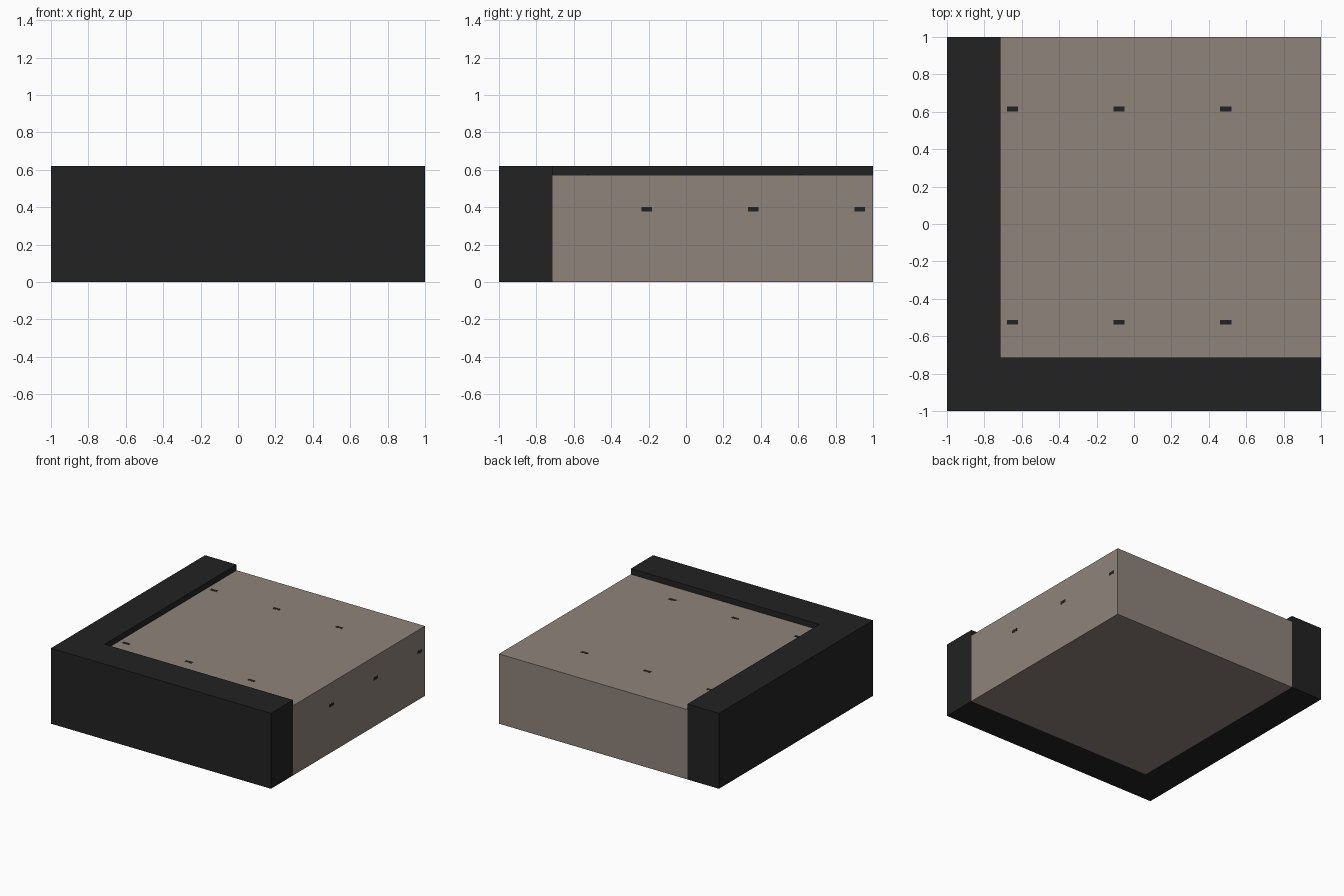
import bpy, bmesh

if "Cube" in bpy.data.objects:
    bpy.data.objects.remove(bpy.data.objects["Cube"])

EDGE = -0.713      # inner edge of the kerb
KERB_H = 0.62
TILE_H = 0.573


def material(name, rgb):
    m = bpy.data.materials.new(name)
    m.diffuse_color = (*rgb, 1)
    m.use_nodes = True
    m.node_tree.nodes["Principled BSDF"].inputs["Base Color"].default_value = m.diffuse_color
    return m


DARK = material("charcoal", (0.016, 0.016, 0.016))
STONE = material("warm_grey_stone", (0.275, 0.227, 0.198))


def prism(name, outline, z0, z1, mat):
    """Extrude a flat outline from z0 up to z1."""
    bm = bmesh.new()
    face = bm.faces.new([bm.verts.new((x, y, z0)) for x, y in outline])
    ext = bmesh.ops.extrude_face_region(bm, geom=[face])
    top = [g for g in ext["geom"] if isinstance(g, bmesh.types.BMVert)]
    bmesh.ops.translate(bm, verts=top, vec=(0, 0, z1 - z0))
    bmesh.ops.recalc_face_normals(bm, faces=bm.faces)
    mesh = bpy.data.meshes.new(name)
    bm.to_mesh(mesh)
    bm.free()
    mesh.materials.append(mat)
    obj = bpy.data.objects.new(name, mesh)
    bpy.context.collection.objects.link(obj)
    return obj


def box(name, lo, hi, mat):
    outline = [(lo[0], lo[1]), (hi[0], lo[1]), (hi[0], hi[1]), (lo[0], hi[1])]
    return prism(name, outline, lo[2], hi[2], mat)


# L-shaped raised kerb along the front and left
prism("corner_kerb", [(-1, -1), (1, -1), (1, EDGE), (EDGE, EDGE),
                      (EDGE, 1), (-1, 1)], 0, KERB_H, DARK)

# Paving block filling the corner
box("paving_block", (EDGE, EDGE, 0), (1, 1, TILE_H), STONE)

# Small dark flecks on the paving top
for y in (0.615, -0.525):
    for x in (-0.65, -0.08, 0.49):
        box("top_fleck", (x - 0.03, y - 0.013, TILE_H - 0.001),
            (x + 0.03, y + 0.013, TILE_H + 0.001), DARK)

# Matching flecks on the right side
for y in (-0.21, 0.36, 0.93):
    box("side_fleck", (0.999, y - 0.028, 0.378), (1.001, y + 0.028, 0.402), DARK)
